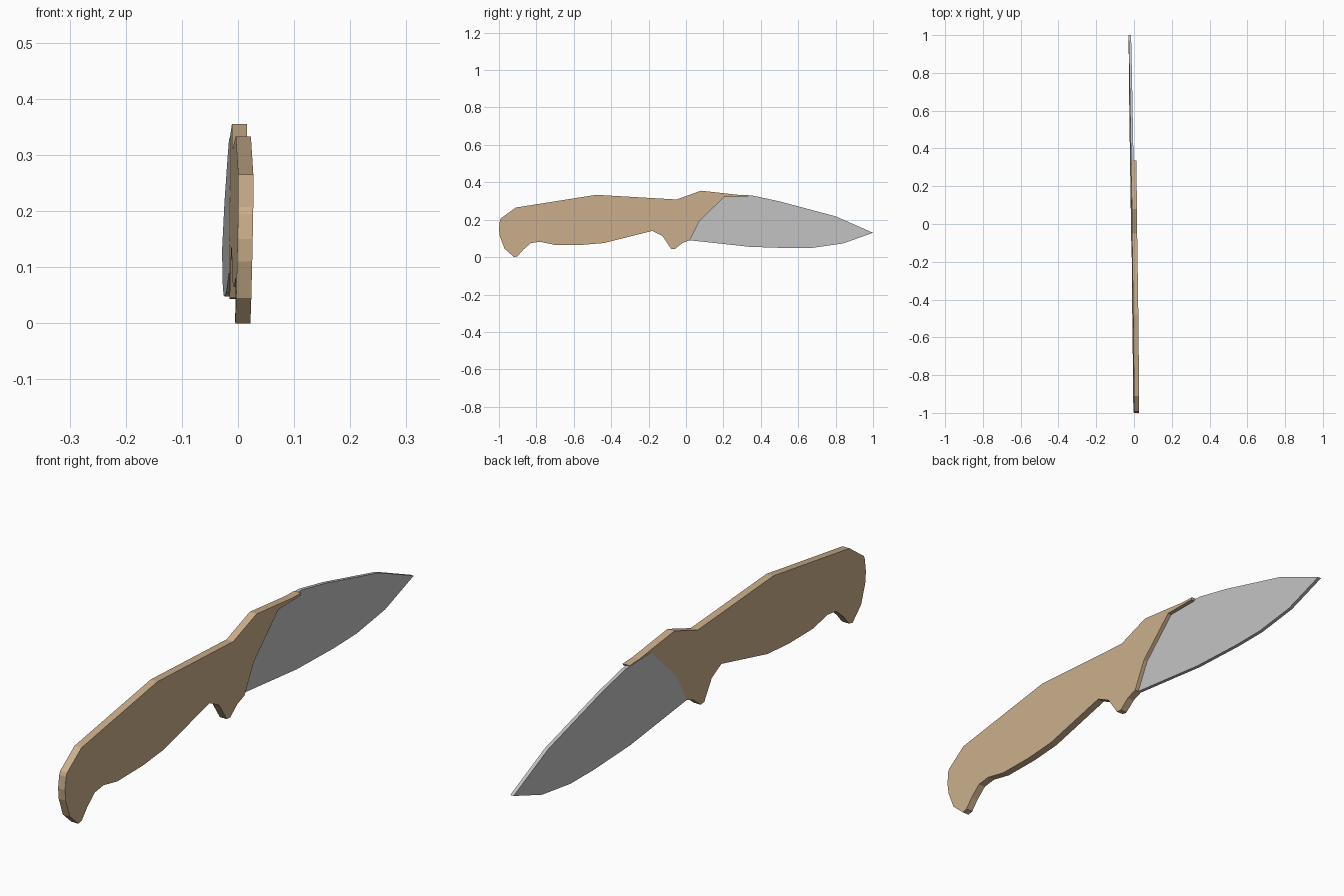
import bpy, bmesh

if "Cube" in bpy.data.objects:
    bpy.data.objects.remove(bpy.data.objects["Cube"])


def material(name, rgb):
    m = bpy.data.materials.new(name)
    m.diffuse_color = (*rgb, 1)
    m.use_nodes = True
    m.node_tree.nodes["Principled BSDF"].inputs["Base Color"].default_value = m.diffuse_color
    return m


def slab(name, profile, left, thickness, mat):
    """Extrude a (y, z) outline along x, leaning slightly as the knife does."""
    bm = bmesh.new()
    verts = [bm.verts.new((left - 0.0132 * y + 0.02 * z, y, z)) for y, z in profile]
    face = bm.faces.new(verts)
    out = bmesh.ops.extrude_face_region(bm, geom=[face])
    moved = [g for g in out["geom"] if isinstance(g, bmesh.types.BMVert)]
    bmesh.ops.translate(bm, verts=moved, vec=(thickness, 0, 0))
    bmesh.ops.recalc_face_normals(bm, faces=bm.faces)
    mesh = bpy.data.meshes.new(name)
    bm.to_mesh(mesh)
    bm.free()
    mesh.materials.append(mat)
    obj = bpy.data.objects.new(name, mesh)
    bpy.context.collection.objects.link(obj)
    return obj


tan = material("tan wood", (0.60, 0.43, 0.26))
grey = material("steel grey", (0.55, 0.55, 0.55))

# Edge where the handle meets the blade
joint = [(0.205, 0.322), (0.07, 0.19), (0.02, 0.09)]

# Handle: spine, thin tongue over the blade, joint, guard, grip belly, pommel hook
handle = [(-0.99, 0.207), (-0.91, 0.265), (-0.48, 0.333), (-0.05, 0.308),
          (0.08, 0.355), (0.28, 0.333), (0.335, 0.331), (0.33, 0.323)] + joint + [
          (-0.02, 0.075), (-0.06, 0.043), (-0.08, 0.045), (-0.125, 0.112),
          (-0.18, 0.14), (-0.30, 0.11), (-0.44, 0.075), (-0.56, 0.065),
          (-0.70, 0.065), (-0.78, 0.082), (-0.83, 0.075), (-0.87, 0.04),
          (-0.90, 0.005), (-0.92, 0.0), (-0.97, 0.045), (-0.995, 0.11),
          (-1.0, 0.15), (-0.995, 0.195)]
slab("handle", handle, -0.017, 0.027, tan)

# Blade: thinner, flush with the handle's left side
blade = joint[::-1] + [(0.21, 0.331), (0.36, 0.328), (0.50, 0.298), (0.80, 0.218), (1.0, 0.13),
                       (0.84, 0.073), (0.68, 0.05), (0.55, 0.048), (0.34, 0.055)]
slab("blade", blade, -0.0178, 0.013, grey)
